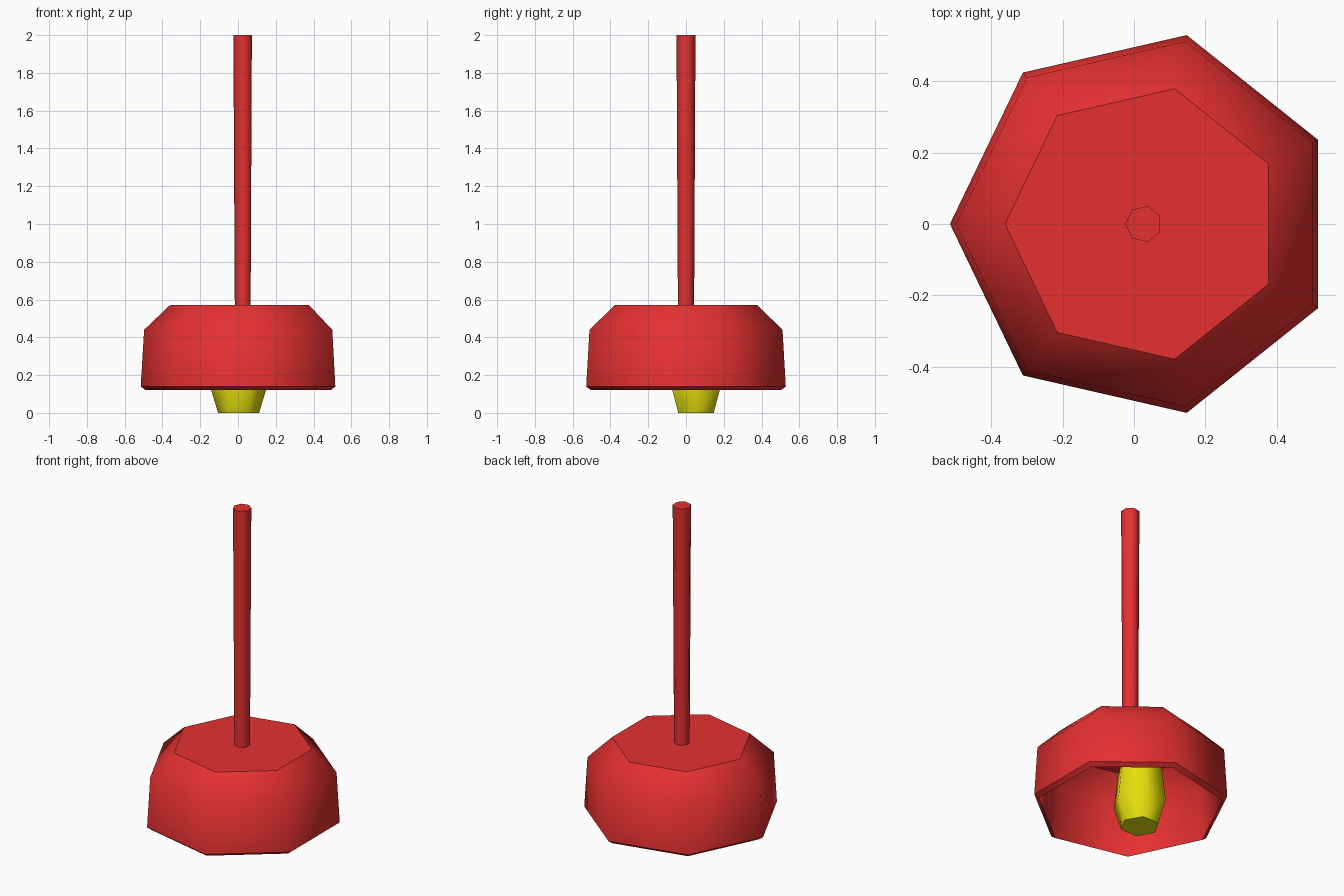
import bpy, bmesh, math

if "Cube" in bpy.data.objects:
    bpy.data.objects.remove(bpy.data.objects["Cube"])


def material(name, rgb):
    m = bpy.data.materials.new(name)
    m.diffuse_color = (*rgb, 1)
    m.use_nodes = True
    m.node_tree.nodes["Principled BSDF"].inputs["Base Color"].default_value = m.diffuse_color
    return m


red = material("red", (0.78, 0.03, 0.03))
yellow = material("yellow", (0.78, 0.74, 0.004))


def lathe(name, profile, sides, centre, start, mat, sharp=()):
    """Spin (radius, z) rings into a capped, smooth body; rings in sharp stay creased."""
    bm = bmesh.new()
    rings = []
    for r, z in profile:
        rings.append([bm.verts.new((centre[0] + r * math.cos(start + k * math.tau / sides),
                                    centre[1] + r * math.sin(start + k * math.tau / sides), z))
                      for k in range(sides)])
    for lo, hi in zip(rings, rings[1:]):
        for k in range(sides):
            n = (k + 1) % sides
            bm.faces.new((lo[k], lo[n], hi[n], hi[k])).smooth = True
    bm.faces.new(rings[0][::-1])
    bm.faces.new(rings[-1])
    for i in sharp:
        for k in range(sides):
            bm.edges.get((rings[i][k], rings[i][(k + 1) % sides])).smooth = False
    bmesh.ops.recalc_face_normals(bm, faces=bm.faces)
    me = bpy.data.meshes.new(name)
    bm.to_mesh(me)
    bm.free()
    me.materials.append(mat)
    ob = bpy.data.objects.new(name, me)
    bpy.context.collection.objects.link(ob)
    return ob


axis = (0.027, 0)

# Hollow lamp shade: outer top, wall, chamfered rim, inner wall, ceiling
lathe("lamp_shade",
      [(0.388, 0.57), (0.524, 0.44), (0.542, 0.14), (0.515, 0.12),
       (0.499, 0.43), (0.375, 0.55)],
      7, axis, math.pi, red, sharp=(0, 2, 3, 5))

# Hanging rod, slightly wider at the top
lathe("hanging_rod", [(0.044, 0.56), (0.0515, 2.0)], 7, axis, math.pi, red, sharp=(0, 1))

# Bulb, six sided, set a little off the axis
lathe("bulb",
      [(0.1085, 0.0), (0.151, 0.14), (0.128, 0.34), (0.08, 0.55)],
      6, (0.003, 0.053), 0, yellow, sharp=(0, 3))
